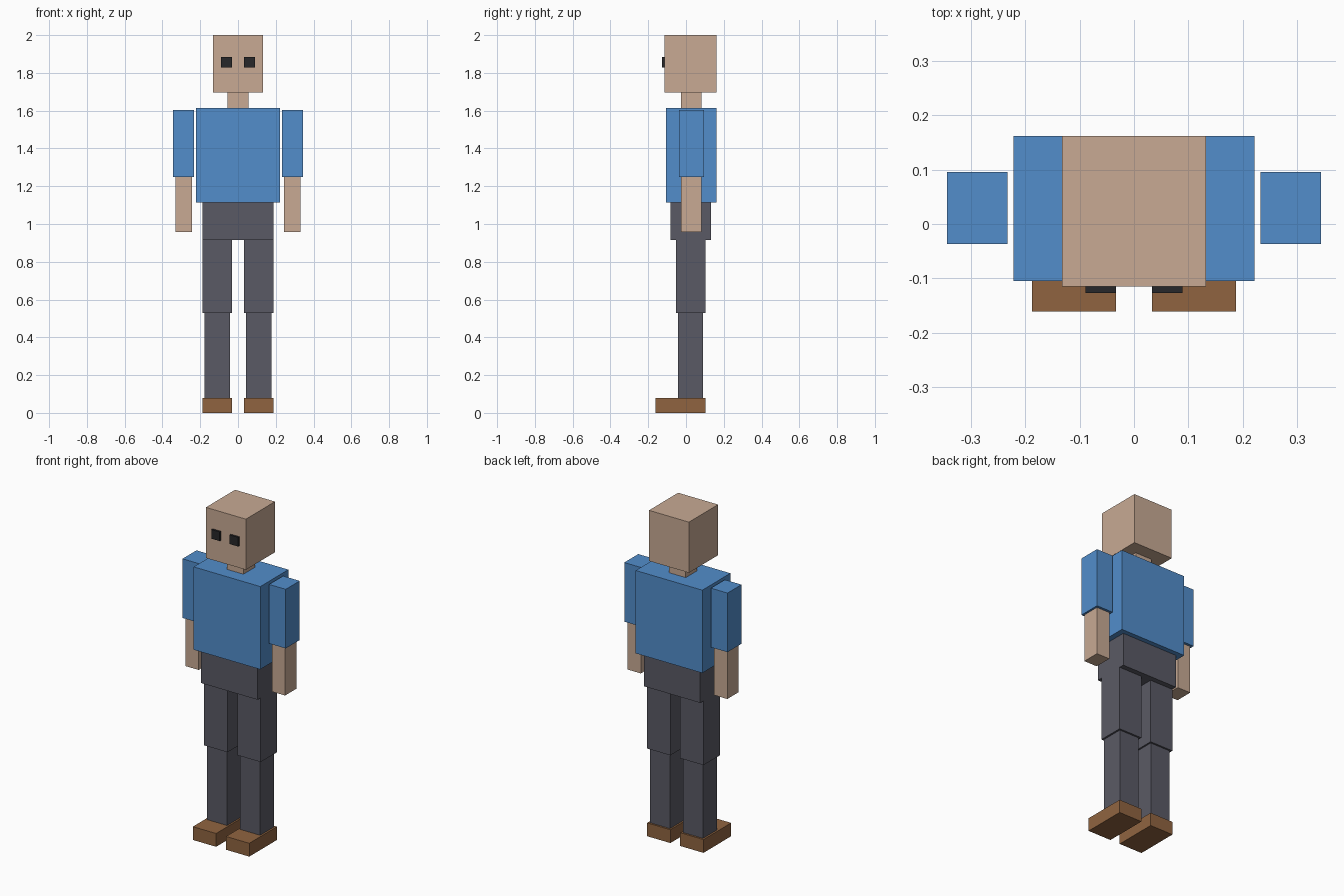
import bpy
import bmesh
from mathutils import Vector

cube = bpy.data.objects.get("Cube")
if cube:
    bpy.data.objects.remove(cube, do_unlink=True)


def linear(c):
    c /= 255
    return c / 12.92 if c <= 0.04045 else ((c + 0.055) / 1.055) ** 2.4


def material(name, *rgb):
    mat = bpy.data.materials.new(name)
    mat.use_nodes = True
    color = [linear(c) for c in rgb] + [1.0]
    mat.diffuse_color = color
    mat.node_tree.nodes["Principled BSDF"].inputs["Base Color"].default_value = color
    return mat


skin = material("skin", 200, 170, 148)
shirt = material("blue shirt", 82, 141, 203)
trousers = material("grey trousers", 90, 90, 101)
leather = material("brown leather", 144, 100, 64)
dark = material("dark eyes", 39, 39, 41)


def box(name, x, y, z, mat):
    """Box spanning the (low, high) ranges on each axis."""
    ranges = (x, y, z)
    size = Vector([hi - lo for lo, hi in ranges])
    bm = bmesh.new()
    bmesh.ops.create_cube(bm, size=1)
    bmesh.ops.scale(bm, vec=size, verts=bm.verts)
    mesh = bpy.data.meshes.new(name)
    bm.to_mesh(mesh)
    bm.free()
    mesh.materials.append(mat)
    obj = bpy.data.objects.new(name, mesh)
    obj.location = [(lo + hi) / 2 for lo, hi in ranges]
    bpy.context.collection.objects.link(obj)


def pair(name, x, y, z, mat):
    """Left part at +x and its mirrored right partner."""
    box("left_" + name, x, y, z, mat)
    box("right_" + name, (-x[1], -x[0]), y, z, mat)


# Head and body
box("head", (-0.133, 0.133), (-0.115, 0.162), (1.695, 2.0), skin)
box("neck", (-0.055, 0.055), (-0.027, 0.081), (1.614, 1.695), skin)
box("torso", (-0.222, 0.222), (-0.105, 0.162), (1.115, 1.614), shirt)
box("hips", (-0.188, 0.188), (-0.083, 0.133), (0.915, 1.115), trousers)
pair("eye", (0.033, 0.089), (-0.127, -0.115), (1.828, 1.883), dark)

# Arms
pair("sleeve", (0.233, 0.344), (-0.037, 0.096), (1.248, 1.604), shirt)
pair("forearm", (0.244, 0.332), (-0.026, 0.081), (0.957, 1.248), skin)

# Legs and feet
pair("thigh", (0.033, 0.188), (-0.053, 0.102), (0.528, 0.915), trousers)
pair("shin", (0.043, 0.177), (-0.042, 0.091), (0.08, 0.528), trousers)
pair("shoe", (0.033, 0.188), (-0.161, 0.102), (0.0, 0.08), leather)
